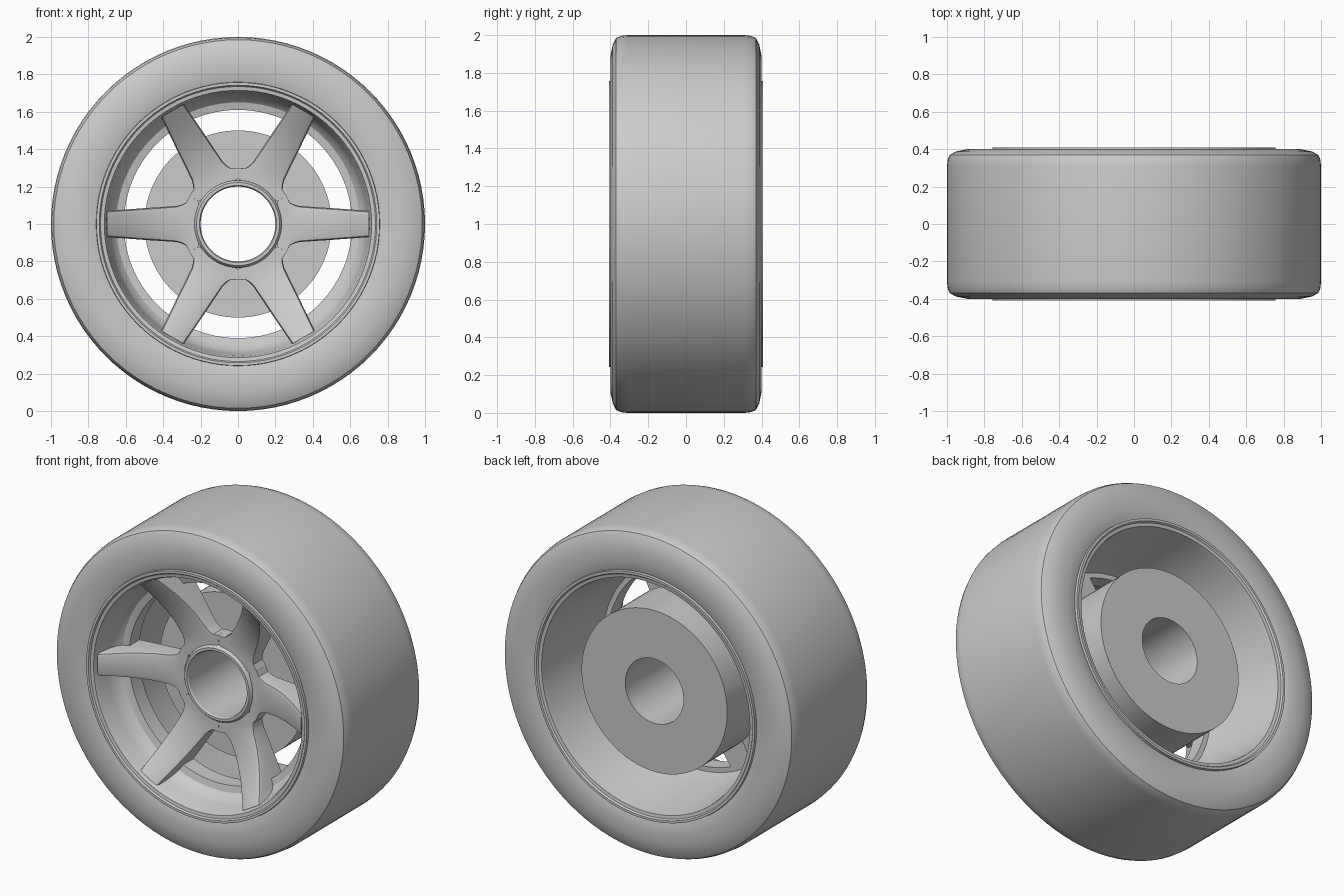
import bpy, bmesh, math
from mathutils import Matrix, Vector

cube = bpy.data.objects.get("Cube")
if cube:
    bpy.data.objects.remove(cube, do_unlink=True)

SEGMENTS = 96
CENTRE = Vector((0, 0, 1))

grey = bpy.data.materials.new("plain_grey")
grey.use_nodes = True
colour = (0.6, 0.6, 0.6, 1)
grey.diffuse_color = colour
grey.node_tree.nodes["Principled BSDF"].inputs["Base Color"].default_value = colour


def finish(name, bm):
    """Turn a bmesh into a smooth object with sharp creases."""
    bmesh.ops.recalc_face_normals(bm, faces=bm.faces)
    for face in bm.faces:
        face.smooth = True
    for edge in bm.edges:
        edge.smooth = edge.calc_face_angle(0) < math.radians(30)
    mesh = bpy.data.meshes.new(name)
    bm.to_mesh(mesh)
    bm.free()
    mesh.materials.append(grey)
    obj = bpy.data.objects.new(name, mesh)
    obj.location = CENTRE
    bpy.context.collection.objects.link(obj)
    return obj


def bridge(bm, a, b):
    """Join two closed loops with quads."""
    for i in range(len(a)):
        j = (i + 1) % len(a)
        bm.faces.new((a[i], a[j], b[j], b[i]))


def revolve(name, profile):
    """Spin a closed (radius, y) profile about the axle."""
    bm = bmesh.new()
    rings = []
    for k in range(SEGMENTS):
        t = math.tau * k / SEGMENTS
        rings.append([bm.verts.new((r * math.cos(t), y, r * math.sin(t))) for r, y in profile])
    for k in range(SEGMENTS):
        bridge(bm, rings[k], rings[(k + 1) % SEGMENTS])
    return finish(name, bm)


# Tyre: half profile mirrored front to back
half = [(0.745, 0.385), (0.76, 0.392), (0.82, 0.4), (0.89, 0.4), (0.95, 0.388),
        (0.985, 0.37), (0.996, 0.345), (1.0, 0.31)]
revolve("tyre", half + [(r, -y) for r, y in reversed(half)])

# Rim: front lip, dished front, inner flange, flared rear barrel, rear lip
lip = [(0.76, 0.38), (0.757, 0.408), (0.742, 0.408), (0.735, 0.398), (0.715, 0.395)]
front = [(r, -y) for r, y in lip] + [(0.705, -0.37), (0.692, -0.29), (0.675, -0.235),
                                     (0.65, -0.21), (0.61, -0.2), (0.61, -0.1), (0.64, -0.1)]
revolve("rim", front + [(0.67, 0.0), (0.71, 0.37)] + lip[::-1])

# Brake drum and hub sleeve share the axle bore
revolve("brake_drum", [(0.2, -0.05), (0.5, -0.05), (0.5, 0.31), (0.2, 0.31)])
revolve("hub_sleeve", [(0.2, -0.198), (0.206, -0.207), (0.222, -0.207), (0.232, -0.195),
                       (0.235, -0.18), (0.235, -0.05), (0.2, -0.05)])

# Spokes: lofted sections of radius, half width, front y, edge rounding
sections = [(0.21, 0.121, -0.188, 0), (0.26, 0.15, -0.19, 0), (0.276, 0.116, -0.192, 0.008),
            (0.3, 0.104, -0.195, 0.012), (0.33, 0.096, -0.2, 0.015), (0.42, 0.09, -0.222, 0.018),
            (0.5, 0.085, -0.255, 0.018), (0.58, 0.079, -0.298, 0.018),
            (0.65, 0.074, -0.345, 0.018), (0.7, 0.07, -0.38, 0.018)]
BACK = -0.1
bm = bmesh.new()
for k in range(6):
    turn = Matrix.Rotation(k * math.tau / 6, 3, 'Y')
    loops = []
    for r, w, y, e in sections:
        side = [(w, BACK), (w, y + e + 0.012), (w - e * 0.35, y + e * 0.35), (w * 0.7, y)]
        outline = side + [(-a, b) for a, b in reversed(side)]
        loops.append([bm.verts.new(turn @ Vector((r, b, a))) for a, b in outline])
    for a, b in zip(loops, loops[1:]):
        bridge(bm, a, b)
    bm.faces.new(loops[0])
    bm.faces.new(loops[-1])
finish("spokes", bm)
